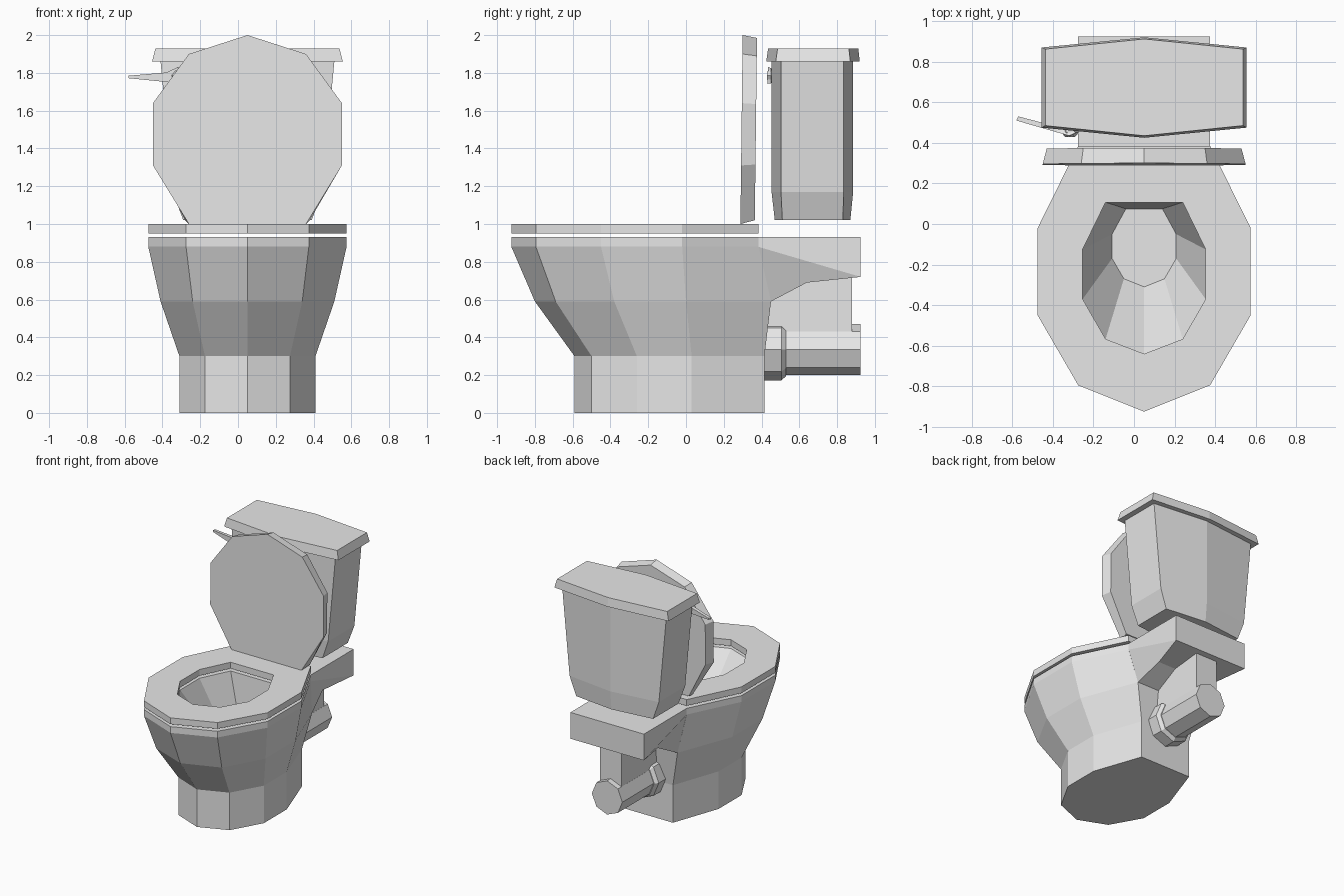
import bpy, bmesh, math
from mathutils import Vector

if "Cube" in bpy.data.objects:
    bpy.data.objects.remove(bpy.data.objects["Cube"])

CX = 0.05  # the toilet's own symmetry plane
mat = bpy.data.materials.new("white porcelain")
mat.diffuse_color = (0.8, 0.8, 0.8, 1)
mat.use_nodes = True
mat.node_tree.nodes["Principled BSDF"].inputs["Base Color"].default_value = mat.diffuse_color


def make(name, verts, faces):
    me = bpy.data.meshes.new(name)
    me.from_pydata(verts, [], faces)
    bm = bmesh.new()
    bm.from_mesh(me)
    bmesh.ops.recalc_face_normals(bm, faces=bm.faces[:])
    bm.to_mesh(me)
    bm.free()
    me.materials.append(mat)
    ob = bpy.data.objects.new(name, me)
    bpy.context.collection.objects.link(ob)
    return ob


def loft(name, rings, loop=False):
    """Skin equal-length rings; cap both ends or close the loop."""
    n, m = len(rings[0]), len(rings)
    verts = [p for r in rings for p in r]
    faces = []
    for k in range(m if loop else m - 1):
        a, b = k * n, ((k + 1) % m) * n
        faces += [(a + i, a + (i + 1) % n, b + (i + 1) % n, b + i) for i in range(n)]
    if not loop:
        faces += [tuple(range(n)), tuple(range((m - 1) * n, m * n))]
    return make(name, verts, faces)


def outline(front, half):
    """Mirror half an outline about the symmetry plane, with one point on it."""
    return ([(CX, front)] + [(CX + x, y) for x, y in half]
            + [(CX - x, y) for x, y in reversed(half)])


def at_z(o, z):
    return [(x, y, z) for x, y in o]


# Shared outlines
rim = outline(-0.925, [(0.325, -0.795), (0.525, -0.45), (0.525, -0.02), (0.325, 0.385)])
hole = outline(-0.64, [(0.19, -0.567), (0.303, -0.37), (0.303, -0.125), (0.19, 0.107)])
waist = outline(-0.80, [(0.29, -0.69), (0.46, -0.38), (0.46, 0.0), (0.29, 0.45)])
foot = outline(-0.59, [(0.225, -0.50), (0.36, -0.26), (0.36, 0.03), (0.225, 0.415)])
sump = outline(-0.31, [(0.10, -0.27), (0.158, -0.17), (0.158, -0.05), (0.09, 0.075)])

# Pedestal and bowl in one skin
loft("bowl", [at_z(foot, 0), at_z(foot, 0.30), at_z(waist, 0.59), at_z(rim, 0.88),
              at_z(rim, 0.93), at_z(hole, 0.93), at_z(sump, 0.55)])

# Seat ring
loft("seat", [at_z(rim, 0.95), at_z(rim, 1.0), at_z(hole, 1.0), at_z(hole, 0.95)], loop=True)

# Shelf carrying the tank
side = [(0.325, 0.38, 0.93), (0.325, 0.925, 0.93), (0.325, 0.925, 0.72),
        (0.25, 0.64, 0.69), (0.29, 0.45, 0.59), (0.325, 0.38, 0.88)]
sv = [(CX + x, y, z) for x, y, z in side] + [(CX - x, y, z) for x, y, z in side]
sf = [(i, (i + 1) % 6, (i + 1) % 6 + 6, i + 6) for i in range(6)]
for o in (0, 6):
    sf += [(o, o + 1, o + 2, o + 5), (o + 5, o + 2, o + 3, o + 4)]
make("tank_shelf", sv, sf)

# Open lid, standing upright and leaning back slightly
lid_front = outline(2.0, [(0.31, 1.90), (0.50, 1.64), (0.50, 1.31), (0.31, 1.0)])
lid_back = outline(1.985, [(0.30, 1.89), (0.48, 1.635), (0.48, 1.315), (0.33, 1.02)])
loft("lid", [[(x, y0 + 0.012 * (z - 1), z) for x, z in o]
             for o, y0 in ((lid_front, 0.288), (lid_back, 0.364))])


# Tank and its cover: boxes with bowed front and back
def bowed(hx, y0, y1, bow, z):
    return [(CX, y0, z), (CX + hx, y0 + bow, z), (CX + hx, y1 - bow, z),
            (CX, y1, z), (CX - hx, y1 - bow, z), (CX - hx, y0 + bow, z)]


loft("tank", [bowed(0.34, 0.47, 0.87, 0.04, 1.02), bowed(0.395, 0.453, 0.885, 0.05, 1.17),
              bowed(0.46, 0.453, 0.885, 0.05, 1.86)])
loft("tank_cover", [bowed(0.505, 0.425, 0.92, 0.05, 1.86), bowed(0.487, 0.435, 0.912, 0.05, 1.93)])


# Drain pipe with collar, and the column above it
def octagon(y, r):
    return [(CX + r * math.sin(k * math.pi / 4), y, 0.335 + r * math.cos(k * math.pi / 4))
            for k in range(8)]


loft("drain_pipe", [octagon(0.40, 0.135), octagon(0.925, 0.135)])
loft("pipe_collar", [octagon(0.38, 0.163), octagon(0.505, 0.163), octagon(0.53, 0.14)])
loft("pipe_column", [[(CX + sx * 0.095, y, z) for sx, y in ((-1, 0.40), (1, 0.40), (1, 0.88), (-1, 0.88))]
                     for z in (0.40, 0.72)])

# Flush lever: tapered bar and small hexagonal knob
loft("flush_lever", [
    [(-0.58, 0.51, 1.772), (-0.57, 0.53, 1.772), (-0.57, 0.53, 1.785), (-0.58, 0.51, 1.785)],
    [(-0.38, 0.452, 1.752), (-0.37, 0.478, 1.752), (-0.37, 0.478, 1.802), (-0.38, 0.452, 1.802)],
    [(-0.30, 0.43, 1.745), (-0.285, 0.45, 1.745), (-0.285, 0.45, 1.825), (-0.32, 0.435, 1.83)]])
loft("lever_knob", [[(-0.315 + r * math.cos(k * math.pi / 3), y, 1.785 + r * math.sin(k * math.pi / 3))
                     for k in range(6)] for y, r in ((0.43, 0.025), (0.45, 0.042), (0.51, 0.042))])
